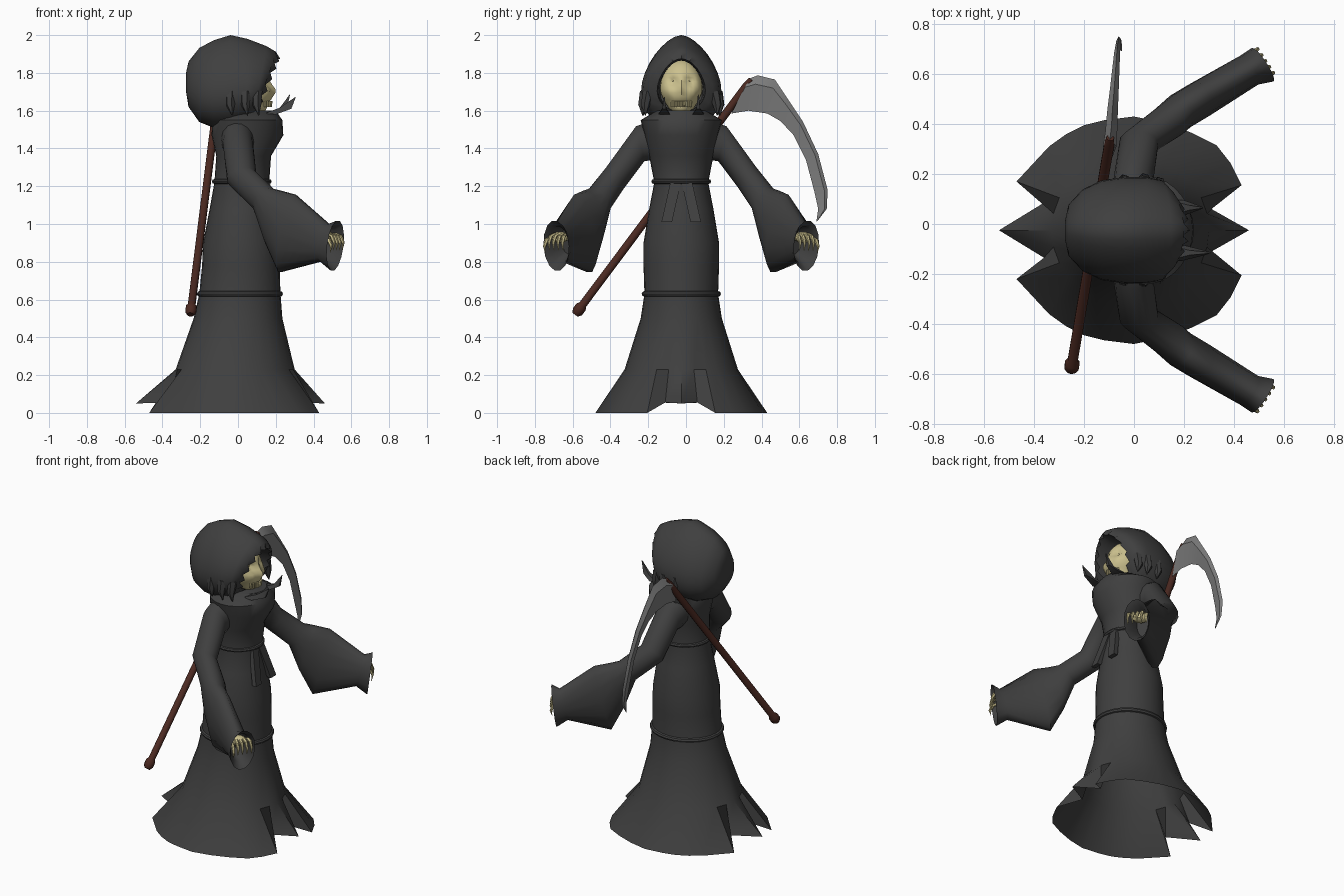
import bpy, bmesh, math
from mathutils import Vector
from math import sin, cos, pi, radians

if "Cube" in bpy.data.objects:
    bpy.data.objects.remove(bpy.data.objects["Cube"])

C = -0.025  # symmetry plane of the figure


def material(name, rgb):
    m = bpy.data.materials.new(name)
    m.diffuse_color = (*rgb, 1)
    m.use_nodes = True
    m.node_tree.nodes["Principled BSDF"].inputs["Base Color"].default_value = m.diffuse_color
    return m


CLOTH = material("cloth", (0.05, 0.05, 0.05))
BONE = material("bone", (0.60, 0.53, 0.27))
STEEL = material("steel", (0.20, 0.20, 0.20))
WOOD = material("wood", (0.07, 0.022, 0.015))


def finish(name, bm, mat, angle=40):
    bmesh.ops.recalc_face_normals(bm, faces=bm.faces)
    me = bpy.data.meshes.new(name)
    bm.to_mesh(me)
    bm.free()
    me.materials.append(mat)
    for p in me.polygons:
        p.use_smooth = True
    me.set_sharp_from_angle(angle=radians(angle))
    ob = bpy.data.objects.new(name, me)
    bpy.context.collection.objects.link(ob)
    return ob


def loft(name, rings, mat, start=True, end=True, closed=False, angle=40):
    """Skin a list of closed point rings."""
    bm = bmesh.new()
    vs = [[bm.verts.new(p) for p in r] for r in rings]
    pairs = list(zip(vs, vs[1:])) + ([(vs[-1], vs[0])] if closed else [])
    for a, b in pairs:
        n = len(a)
        for i in range(n):
            j = (i + 1) % n
            bm.faces.new((a[i], a[j], b[j], b[i]))
    if start and not closed:
        bm.faces.new(vs[0])
    if end and not closed:
        bm.faces.new(vs[-1])
    return finish(name, bm, mat, angle)


def ellipse(cx, rx, ry, z, n=28):
    return [(cx + rx * cos(2 * pi * i / n), C + ry * sin(2 * pi * i / n), z) for i in range(n)]


def tube(name, path, mat, n=8, angle=40):
    """Straight-framed tube along (point, radius) pairs."""
    d = (Vector(path[-1][0]) - Vector(path[0][0])).normalized()
    u = d.orthogonal().normalized()
    w = d.cross(u)
    return loft(name, [[Vector(p) + r * (u * cos(2 * pi * i / n) + w * sin(2 * pi * i / n))
                        for i in range(n)] for p, r in path], mat, angle=angle)


def mirrored(p):
    return (p[0], 2 * C - p[1], p[2])


# robe with a torn hem, spikes at the front and back
half = [(.46, 0, .05), (.31, .085, .055), (.43, .18, 0), (.385, .27, 0), (.33, .34, 0),
        (.23, .39, 0), (.12, .43, 0), (0, .455, 0), (-.12, .44, 0), (-.20, .42, 0),
        (-.27, .385, 0), (-.34, .335, 0), (-.47, .195, 0), (-.36, .11, .055), (-.54, 0, .05)]
hem = [(x, C + y, z) for x, y, z in half] + [(x, C - y, z) for x, y, z in half[-2:0:-1]]
profile = [(-.015, .315, .30, .23), (0, .235, .215, .50), (.01, .215, .195, .63),
           (.015, .205, .20, .78), (.015, .20, .20, .90), (.02, .17, .17, 1.08),
           (.02, .145, .143, 1.22), (.03, .145, .17, 1.36), (.05, .19, .195, 1.47),
           (.05, .185, .215, 1.55), (.05, .15, .13, 1.60)]
loft("robe", [hem] + [ellipse(*p) for p in profile], CLOTH, start=False)


# bands around the robe
def band(name, cx, rx, ry, z, t):
    loft(name, [ellipse(cx, rx + t * cos(a), ry + t * cos(a), z + t * sin(a))
                for a in [k * pi / 4 for k in range(8)]], CLOTH, closed=True)


band("waist_belt", .02, .145, .145, 1.225, .013)
band("knee_band", .01, .213, .195, .63, .015)

# belt ends hanging in front
for s in (-1, 1):
    strip = []
    for x, y, z in ((.16, .03, 1.22), (.215, .077, 1.01)):
        strip.append([(x + dx, C + s * (y + dy), z)
                      for dx, dy in ((-.02, -.028), (.008, -.028), (.008, .028), (-.02, .028))])
    loft("belt_end", strip, CLOTH)

# sleeves: top point, bottom point, half width, turn of the width direction
arm = [((0, .10, 1.56), (0, .10, 1.34), .09, 0),
       ((0, .215, 1.52), (0, .17, 1.33), .08, 0),
       ((.04, .37, 1.30), (0, .28, 1.19), .078, -15),
       ((.17, .45, 1.19), (.11, .37, 1.07), .075, -40),
       ((.22, .48, 1.18), (.15, .42, .90), .075, -57),
       ((.30, .53, 1.16), (.22, .46, .74), .075, -57),
       ((.48, .63, 1.00), (.44, .60, .80), .068, -57),
       ((.53, .645, 1.02), (.50, .63, .75), .08, -57),
       ((.50, .63, .99), (.47, .61, .79), .06, -57),
       ((.42, .58, .98), (.40, .57, .84), .04, -57)]


def arm_ring(top, bot, w, a, n=14):
    t, b = Vector(top), Vector(bot)
    side = Vector((cos(radians(a)), sin(radians(a)), 0)) * w
    return [(t + b) / 2 + (t - b) / 2 * sin(2 * pi * i / n) + side * cos(2 * pi * i / n) for i in range(n)]


for tag, fix in (("left", tuple), ("right", mirrored)):
    loft(tag + "_sleeve", [[fix(p) for p in arm_ring(*r)] for r in arm], CLOTH, angle=50)

    # bony hand: palm and curled fingers
    fwd, across = Vector((.83, .55, 0)), Vector((.55, -.83, 0))
    base = Vector((.47, .615, .93))
    palm = [(-.05, .022), (-.02, .045), (.012, .05), (.03, .03)]
    loft(tag + "_palm", [[fix(base + fwd * d + across * r * cos(k * pi / 5) +
                              Vector((0, 0, .6 * r * sin(k * pi / 5)))) for k in range(10)]
                         for d, r in palm], BONE)
    for k in range(5):
        o = across * (k - 2) * .024
        drop = .0 if k else .02
        pts = [(base + o + fwd * .015 + Vector((0, 0, .018 - drop)), .011),
               (base + o * 1.15 + fwd * .05 + Vector((0, 0, .006 - drop)), .011),
               (base + o * 1.2 + fwd * .068 + Vector((0, 0, -.03 - drop)), .008),
               (base + o * 1.2 + fwd * .06 + Vector((0, 0, -.07 - drop * .5)), .002)]
        tube(tag + "_finger", [(fix(p), r) for p, r in pts], BONE, 6)


# hood: rings stacked from back to front, then turned inward at the opening
def hood_ring(x, cz, ry, rz, lean=0, jag=0, n=28):
    pts = []
    for i in range(n):
        t = 2 * pi * i / n
        s = sin(t)
        peak = .012 * max(0, s) ** 12 if ry > .15 else 0
        tear = jag * (1 if i % 2 else -1)
        pts.append((x + lean * s + tear, C + ry * cos(t) * (1 - .22 * s), cz + rz * s + peak))
    return pts


loft("hood", [hood_ring(*r) for r in [
    (-.275, 1.75, .04, .05), (-.262, 1.74, .10, .12), (-.205, 1.73, .16, .19),
    (-.13, 1.735, .195, .225), (-.04, 1.745, .208, .243), (.05, 1.75, .208, .218),
    (.115, 1.745, .197, .185, .035), (.145, 1.74, .165, .16, .055),
    (.155, 1.735, .125, .14, .055, .014), (.11, 1.73, .118, .135, .04), (.0, 1.73, .11, .14)]],
    CLOTH, angle=50)

# hanging rags on the hood sides
for s in (-1, 1):
    for x, y in ((.10, .19), (.04, .205), (-.04, .20)):
        tube("hood_rag", [((x, C + s * (y - .015), 1.70), .03), ((x, C + s * y, 1.63), .024),
                          ((x + .01, C + s * y, 1.575), .002)], CLOTH, 6)

# torn collar points sticking forward
for s, tip, w in ((-1, (.305, 1.672), .026), (1, (.275, 1.685), .016)):
    y = C + s * .09
    loft("collar_point", [
        [(.14, y - .03, 1.585), (.20, y - .03, 1.58), (.20, y + .03, 1.58), (.14, y + .03, 1.585)],
        [(.22, y - .01, 1.61 + .2 * w), (.22 + 2.4 * w, y - .01, 1.61), (.22 + 2.4 * w, y + .01, 1.61),
         (.22, y + .01, 1.61 + .2 * w)],
        [(tip[0] + a, y + b, tip[1]) for a, b in ((-.002, -.002), (.001, -.002), (.001, .002), (-.002, .002))]],
        CLOTH)

# skull with sockets, nose ridge, cheeks and narrow jaw
bm = bmesh.new()
bmesh.ops.create_uvsphere(bm, u_segments=32, v_segments=24, radius=1)
for v in bm.verts:
    x, y, z = v.co
    wide = .112 * (1 - .38 * max(0, -z - .1))
    px, py, pz = .05 + .11 * x, wide * y, 1.715 + .155 * z
    if x > 0:
        px += .018 * (1 - min(1, abs(z))) + .03 * max(0, -z) * x
        for s in (-1, 1):
            px -= .034 * math.exp(-((py - s * .045) / .022) ** 2 - ((pz - 1.755) / .022) ** 2)
            px += .012 * math.exp(-((py - s * .065) / .02) ** 2 - ((pz - 1.70) / .02) ** 2)
        px += .022 * math.exp(-(py / .014) ** 2 - ((pz - 1.705) / .03) ** 2)
        px -= .02 * math.exp(-((pz - 1.635) / .012) ** 2) * x
    v.co = (px, py + C, pz)
finish("skull", bm, BONE)

# teeth row
for k in range(-4, 5):
    a = k * .2
    bx, by = .075 + .10 * cos(a), C + .07 * sin(a)
    tube("tooth", [((bx, by, 1.652), .007), ((bx, by, 1.62), .006)], BONE, 6)

# scythe handle with end knob
A, B = Vector((-.25, -.575, .535)), Vector((-.095, .345, 1.765))
tube("scythe_handle", [(A.lerp(B, t), r) for t, r in
                       ((-.012, .018), (0, .03), (.022, .03), (.03, .021), (.97, .021), (1, .015))], WOOD, 10)

# scythe blade: spine and edge pairs in y, z
spine = [(.335, 1.77), (.38, 1.787), (.47, 1.765), (.54, 1.66), (.62, 1.54), (.70, 1.37), (.75, 1.18), (.745, 1.08), (.695, 1.015)]
edge = [(.24, 1.585), (.33, 1.60), (.43, 1.585), (.50, 1.545), (.57, 1.47), (.635, 1.34), (.68, 1.17), (.70, 1.08), (.69, 1.01)]
sections = []
for i, (s, e) in enumerate(zip(spine, edge)):
    f = i / 8
    x, t = -.097 + .047 * f, .024 * (1 - f) + .003
    m = (s[0] * .75 + e[0] * .25, s[1] * .75 + e[1] * .25)
    sections.append([(x, *s), (x + t, *m), (x, *e), (x - t, *m)])
loft("scythe_blade", sections, STEEL, angle=25)
